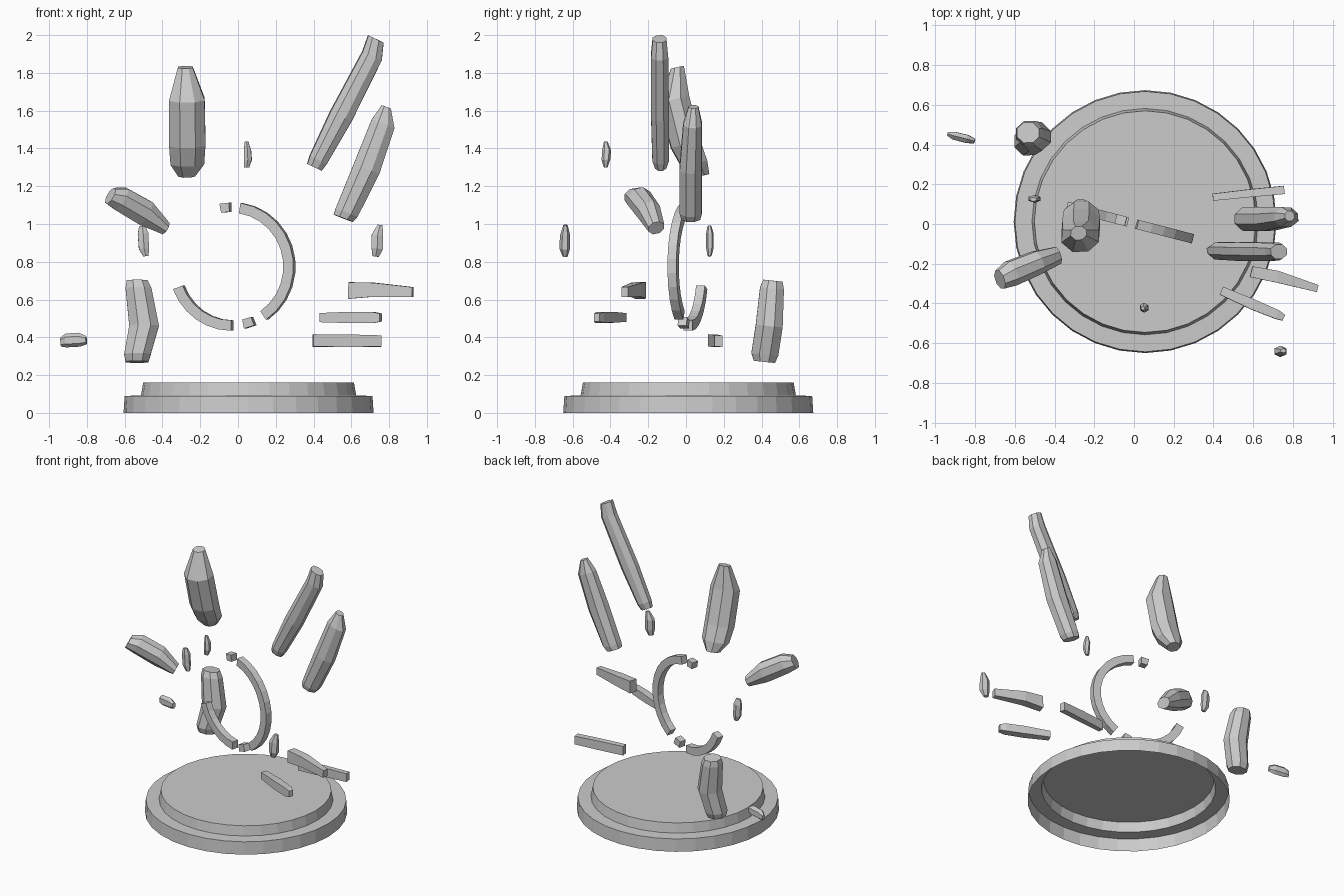
import bpy, bmesh, math, random
from mathutils import Vector

random.seed(4)
Y, Z = Vector((0, 1, 0)), Vector((0, 0, 1))


def make(name, bm, recalc=True):
    if recalc:
        bmesh.ops.recalc_face_normals(bm, faces=bm.faces)
    me = bpy.data.meshes.new(name)
    bm.to_mesh(me)
    bm.free()
    ob = bpy.data.objects.new(name, me)
    bpy.context.collection.objects.link(ob)
    return ob


def loft(bm, rings, cap_start=True, cap_end=True):
    """Skin a list of point rings with quads and optional end caps."""
    vs = [[bm.verts.new(p) for p in r] for r in rings]
    n = len(vs[0])
    for a, b in zip(vs, vs[1:]):
        for i in range(n):
            j = (i + 1) % n
            bm.faces.new((a[i], a[j], b[j], b[i]))
    if cap_start:
        bm.faces.new(vs[0][::-1])
    if cap_end:
        bm.faces.new(vs[-1])


def shard(name, sections, ref=Y, sides=8, jitter=0.05):
    """Faceted splinter: each section is x, y, z, half width, half depth."""
    pts = [Vector(s[:3]) for s in sections]
    t = (pts[-1] - pts[0]).normalized()
    u = ref.cross(t).normalized()
    v = t.cross(u)
    wob = [1 + random.uniform(-jitter, jitter) for _ in range(sides)]
    k = 1 / math.cos(math.pi / sides)
    rings = []
    for p, s in zip(pts, sections):
        ring = []
        for i in range(sides):
            a = (i + 0.5) * math.tau / sides
            ring.append(p + (u * math.cos(a) * s[3] + v * math.sin(a) * s[4]) * k * wob[i])
        rings.append(ring)
    bm = bmesh.new()
    loft(bm, rings)
    return make(name, bm)


# Stepped round pedestal, open underneath
bm = bmesh.new()
loft(bm, [[(0.056 + r * math.cos(i * math.tau / 32), 0.012 + r * math.sin(i * math.tau / 32), z)
           for i in range(32)]
          for r, z in ((0.662, 0), (0.656, 0.09), (0.57, 0.092), (0.558, 0.16))],
     cap_start=False)
make("pedestal", bm, recalc=False)


# Broken upright ring, turned slightly about z
def ring_piece(name, a0, a1, steps, r0=0.285, r1=0.34, half=0.024):
    c = Vector((-0.03, 0.01, 0.775))
    turn = math.radians(-14.5)
    u = Vector((math.cos(turn), math.sin(turn), 0))
    w = Vector((-math.sin(turn), math.cos(turn), 0))
    rings = []
    for i in range(steps + 1):
        a = math.radians(a0 + (a1 - a0) * i / steps)
        d = u * math.cos(a) + Z * math.sin(a)
        rings.append([c + d * r + w * h for r, h in
                      ((r0, -half), (r1, -half), (r1, half), (r0, half))])
    bm = bmesh.new()
    loft(bm, rings)
    make(name, bm)


ring_piece("ring_long_arc", -56, 81.5, 11)
ring_piece("ring_short_arc", 200.7, 270, 6)
ring_piece("ring_crumb_low", -78, -68, 1, 0.288, 0.336)
ring_piece("ring_crumb_high", 92, 101, 1, 0.29, 0.338)

# Large floating shards
shard("tall_shard", [(-0.278, -0.045, 1.83, 0.04, 0.035), (-0.268, -0.06, 1.66, 0.095, 0.08),
                     (-0.265, 0.0, 1.42, 0.097, 0.08), (-0.265, 0.045, 1.32, 0.09, 0.07),
                     (-0.27, 0.08, 1.255, 0.045, 0.045)])
shard("slanted_shard", [(-0.675, -0.28, 1.15, 0.045, 0.05), (-0.62, -0.25, 1.135, 0.065, 0.065),
                        (-0.49, -0.195, 1.06, 0.068, 0.06), (-0.385, -0.158, 0.98, 0.035, 0.045)])
shard("low_shard", [(-0.532, 0.46, 0.70, 0.055, 0.05), (-0.525, 0.455, 0.66, 0.068, 0.062),
                    (-0.495, 0.44, 0.46, 0.078, 0.07), (-0.53, 0.417, 0.31, 0.07, 0.07),
                    (-0.533, 0.415, 0.27, 0.06, 0.055)])
shard("long_shard_upper", [(0.73, -0.14, 1.98, 0.045, 0.037), (0.71, -0.14, 1.89, 0.056, 0.046),
                           (0.545, -0.138, 1.57, 0.062, 0.048), (0.425, -0.135, 1.34, 0.05, 0.044),
                           (0.405, -0.135, 1.30, 0.042, 0.03)])
shard("long_shard_lower", [(0.785, 0.04, 1.62, 0.025, 0.025), (0.768, 0.035, 1.53, 0.062, 0.048),
                           (0.68, 0.025, 1.29, 0.07, 0.058), (0.575, 0.025, 1.06, 0.06, 0.058),
                           (0.557, 0.025, 1.03, 0.052, 0.05)])

# Flat splinters on the right
shard("splinter_top", [(0.59, -0.24, 0.648, 0.028, 0.044), (0.72, -0.265, 0.652, 0.03, 0.037),
                       (0.925, -0.325, 0.64, 0.018, 0.026)], Z, 4)
shard("splinter_middle", [(0.44, -0.335, 0.505, 0.022, 0.024), (0.60, -0.405, 0.506, 0.027, 0.03),
                          (0.72, -0.455, 0.505, 0.024, 0.029), (0.755, -0.472, 0.505, 0.016, 0.022)], Z, 4)
shard("splinter_bottom", [(0.397, 0.135, 0.383, 0.018, 0.033), (0.58, 0.155, 0.382, 0.02, 0.033),
                          (0.757, 0.172, 0.38, 0.021, 0.03)], Z, 4)

# Small chips
shard("chip_front", [(0.045, -0.425, 1.438, 0.009, 0.008), (0.05, -0.42, 1.39, 0.019, 0.021),
                     (0.052, -0.424, 1.34, 0.021, 0.02), (0.045, -0.425, 1.30, 0.014, 0.009)], sides=6)
shard("chip_right", [(0.752, -0.638, 0.995, 0.013, 0.01), (0.738, -0.64, 0.94, 0.03, 0.024),
                     (0.737, -0.642, 0.87, 0.03, 0.025), (0.728, -0.64, 0.828, 0.017, 0.012)], sides=6)
shard("chip_left", [(-0.507, 0.124, 0.99, 0.016, 0.009), (-0.502, 0.127, 0.95, 0.028, 0.017),
                    (-0.497, 0.127, 0.87, 0.027, 0.017), (-0.487, 0.125, 0.83, 0.014, 0.009)], sides=6)
shard("chip_back", [(-0.938, 0.455, 0.375, 0.01, 0.022), (-0.91, 0.445, 0.383, 0.02, 0.033),
                    (-0.84, 0.428, 0.387, 0.021, 0.033), (-0.803, 0.417, 0.385, 0.012, 0.02)], Z, 6)
